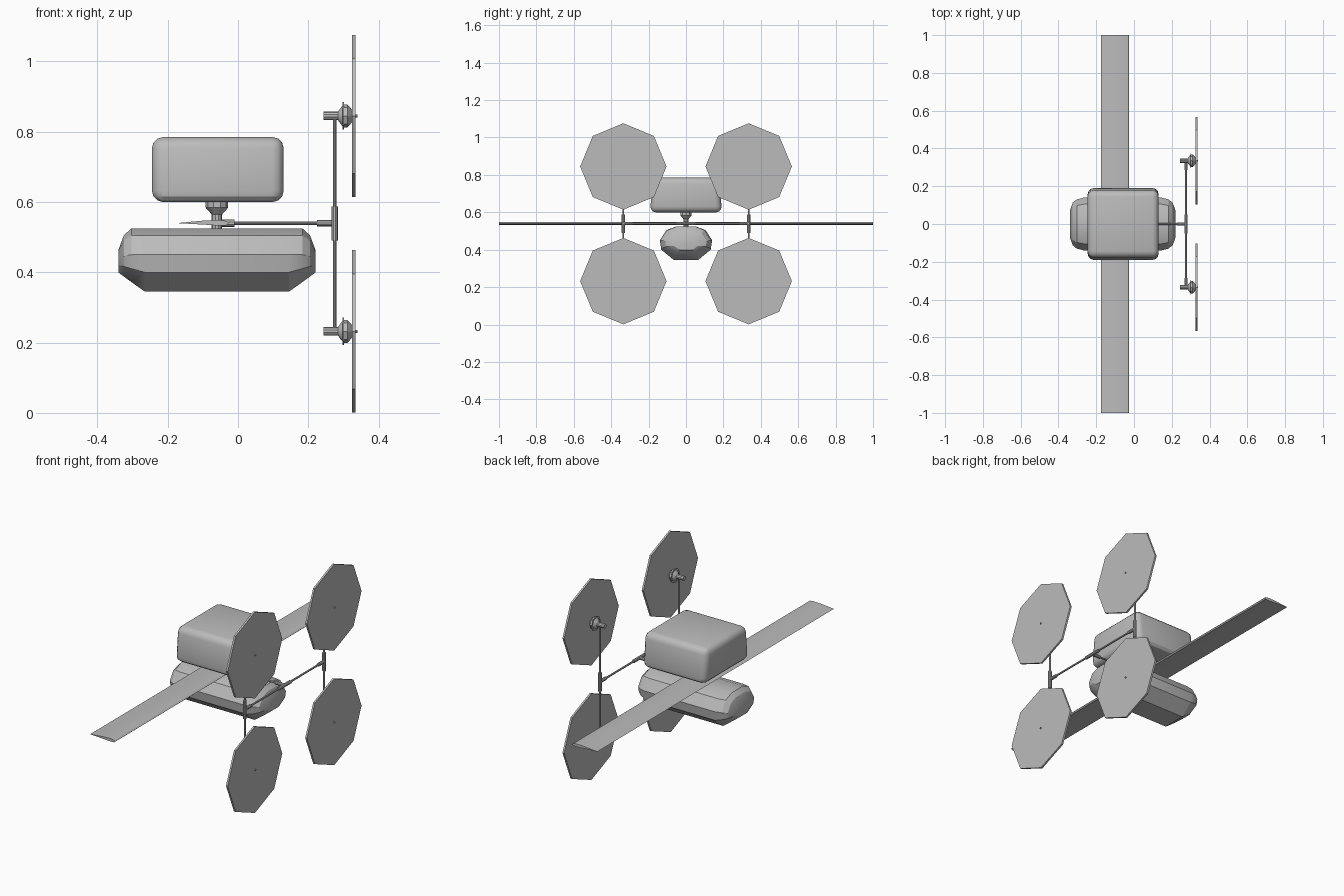
import bpy, bmesh, math
from mathutils import Vector

cube = bpy.data.objects.get("Cube")
if cube:
    bpy.data.objects.remove(cube, do_unlink=True)

grey = bpy.data.materials.new("light_grey")
grey.use_nodes = True
COLOUR = (0.5, 0.5, 0.5, 1)
grey.diffuse_color = COLOUR
grey.node_tree.nodes["Principled BSDF"].inputs["Base Color"].default_value = COLOUR


def finish(name, bm, angle=30):
    bmesh.ops.recalc_face_normals(bm, faces=bm.faces)
    mesh = bpy.data.meshes.new(name)
    bm.to_mesh(mesh)
    bm.free()
    mesh.materials.append(grey)
    obj = bpy.data.objects.new(name, mesh)
    bpy.context.collection.objects.link(obj)
    bpy.ops.object.select_all(action='DESELECT')
    obj.select_set(True)
    bpy.context.view_layer.objects.active = obj
    bpy.ops.object.shade_smooth_by_angle(angle=math.radians(angle))
    return obj


def loft(name, rings, angle=30):
    """Skin a list of equal-length point rings and cap both ends."""
    bm = bmesh.new()
    loops = [[bm.verts.new(p) for p in ring] for ring in rings]
    for a, b in zip(loops, loops[1:]):
        for i in range(len(a)):
            j = (i + 1) % len(a)
            bm.faces.new((a[i], a[j], b[j], b[i]))
    bm.faces.new(loops[0])
    bm.faces.new(loops[-1])
    return finish(name, bm, angle)


def turned(name, origin, axis, profile, sides=10, angle=30):
    """Turn (distance, radius) pairs round an axis through the origin."""
    axis = Vector(axis)
    u = Vector((0, 0, 1)) if abs(axis.z) < 0.5 else Vector((1, 0, 0))
    v = axis.cross(u)
    turns = [2 * math.pi * i / sides for i in range(sides)]
    rings = [[Vector(origin) + axis * d + (u * math.cos(t) + v * math.sin(t)) * r
              for t in turns] for d, r in profile]
    return loft(name, rings, angle)


def rod(name, start, end, radius, sides=10):
    span = Vector(end) - Vector(start)
    return turned(name, start, span.normalized(), [(0, radius), (span.length, radius)], sides)


# Upper pod: tapered box with rounded edges
bm = bmesh.new()
bmesh.ops.create_cube(bm, size=1)
for v in bm.verts:
    half_width = 0.176 if v.co.z > 0 else 0.193
    v.co = (-0.0575 + v.co.x * 0.375, v.co.y * 2 * half_width, 0.6925 + v.co.z * 0.185)
bmesh.ops.bevel(bm, geom=bm.edges[:], offset=0.032, segments=3, profile=0.5, affect='EDGES')
finish("upper_pod", bm)

# Lower hull: rounded section lofted along x, tapering at both ends
half = [(0.05, 0.09), (0.105, 0.07), (0.14, 0.015), (0.132, -0.035), (0.065, -0.09)]
section = half + [(-y, z) for y, z in reversed(half)]
taper = [(0.28, 0.5, 0.33, 0.4), (0.265, 0.8, 0.78, 0.52),
         (0.243, 0.93, 1, 0.7), (0.205, 1, 1, 1)]
stations = [(-x, *s) for x, *s in taper] + [(x, *s) for x, *s in reversed(taper)]
loft("lower_hull", [[(x - 0.06, y * wide, 0.435 + z * (up if z > 0 else down))
                     for y, z in section] for x, wide, up, down in stations], 25)

# Wing: thin aerofoil, sharp at the trailing edge
foil = [(-0.175, 0.54), (-0.1, 0.547), (-0.055, 0.549), (-0.033, 0.546),
        (-0.026, 0.54), (-0.033, 0.534), (-0.055, 0.533), (-0.1, 0.536)]
loft("wing", [[(x, y, z) for x, z in foil] for y in (-1, 1)])

# Mast, wing mount and boom
turned("mast", (-0.06, 0, 0.52), (0, 0, 1),
       [(0, 0.015), (0.045, 0.015), (0.064, 0.032), (0.085, 0.032)])
rod("wing_mount", (-0.07, 0, 0.54), (-0.01, 0, 0.54), 0.011)
rod("boom", (-0.05, 0, 0.54), (0.275, 0, 0.54), 0.005)
rod("boom_sleeve", (0.225, 0, 0.54), (0.275, 0, 0.54), 0.009)
rod("cross_bar", (0.275, -0.335, 0.54), (0.275, 0.335, 0.54), 0.005)
rod("cross_bar_sleeve", (0.275, -0.05, 0.54), (0.275, 0.05, 0.54), 0.009)

# Rotor frame: a post each side with a motor and disc at each end
for side, label in ((-1, "right"), (1, "left")):
    y = side * 0.335
    rod(label + "_post", (0.275, y, 0.23), (0.275, y, 0.845), 0.005)
    rod(label + "_post_sleeve", (0.275, y, 0.49), (0.275, y, 0.588), 0.009)
    rod(label + "_bar_sleeve", (0.275, y, 0.54), (0.275, side * 0.285, 0.54), 0.009)
    for z, level in ((0.232, "lower"), (0.845, "upper")):
        name = f"{label}_{level}_"
        rod(name + "motor", (0.244, y, z), (0.295, y, z), 0.012)
        turned(name + "hub", (0.285, y, z), (1, 0, 0),
               [(0, 0.013), (0.008, 0.024), (0.016, 0.033), (0.026, 0.033),
                (0.036, 0.022), (0.042, 0.014)], 8)
        rod(name + "hub_plate", (0.298, y, z), (0.301, y, z), 0.039, 8)
        rod(name + "rotor_disc", (0.325, y, z), (0.335, y, z), 0.231, 8)
        rod(name + "shaft", (0.32, y, z), (0.34, y, z), 0.004, 8)
